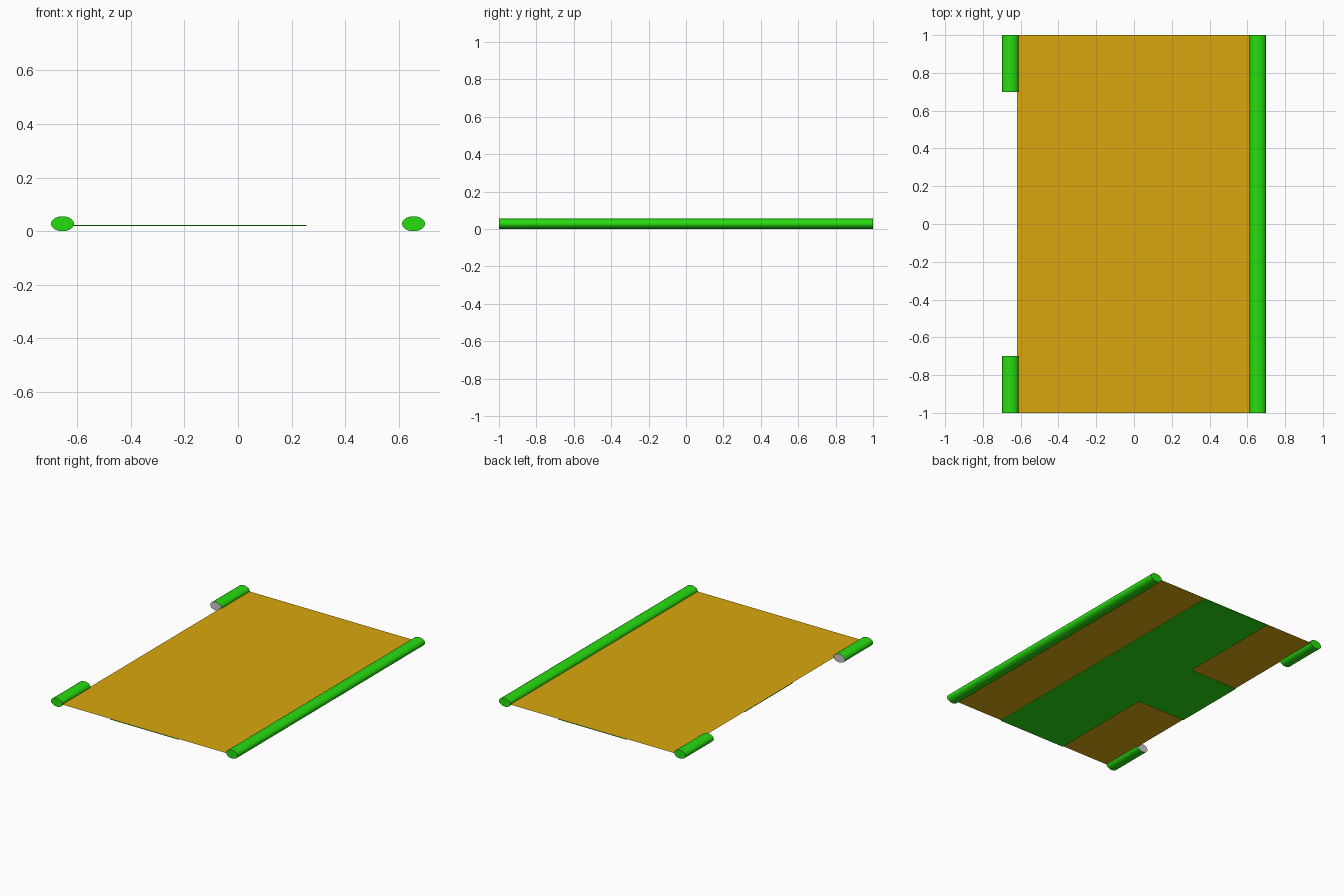
import bpy, bmesh, math

if "Cube" in bpy.data.objects:
    bpy.data.objects.remove(bpy.data.objects["Cube"])


def material(name, color):
    m = bpy.data.materials.new(name)
    m.diffuse_color = color
    m.use_nodes = True
    m.node_tree.nodes["Principled BSDF"].inputs["Base Color"].default_value = m.diffuse_color
    return m


GREEN = material("bright_green", (0.02, 0.72, 0.005, 1))
YELLOW = material("amber", (0.70, 0.39, 0.004, 1))
CURB_X, RX, RZ, SIDES = 0.655, 0.043, 0.028, 20


def finish(name, bm, mats):
    bmesh.ops.recalc_face_normals(bm, faces=bm.faces)
    mesh = bpy.data.meshes.new(name)
    bm.to_mesh(mesh)
    bm.free()
    for m in mats:
        mesh.materials.append(m)
    ob = bpy.data.objects.new(name, mesh)
    bpy.context.collection.objects.link(ob)
    return ob


def curb(name, x, y0, y1):
    """Oval rail along y; ends facing the side-road gap stay grey."""
    bm = bmesh.new()
    rings = []
    for y in (y0, y1):
        rings.append([bm.verts.new((x + RX * math.cos(a), y, RZ + RZ * math.sin(a)))
                      for a in (2 * math.pi * i / SIDES for i in range(SIDES))])
    for i in range(SIDES):
        j = (i + 1) % SIDES
        bm.faces.new((rings[0][i], rings[0][j], rings[1][j], rings[1][i])).smooth = True
    for ring, y in zip(rings, (y0, y1)):
        bm.faces.new(ring).material_index = 0 if abs(y) > 0.99 else 1
    ob = finish(name, bm, [GREEN, None])
    bpy.ops.object.select_all(action='DESELECT')
    ob.select_set(True)
    bpy.context.view_layer.objects.active = ob
    bpy.ops.object.shade_smooth_by_angle(angle=math.radians(40))


# Rails: one full length, two short ones leaving the side opening
curb("long_curb", CURB_X, -1, 1)
curb("front_short_curb", -CURB_X, -1, -0.7)
curb("back_short_curb", -CURB_X, 0.7, 1)

# Flat deck between the rails
bm = bmesh.new()
bm.faces.new([bm.verts.new((x, y, 0.025)) for x, y in
              ((-0.62, -1), (0.62, -1), (0.62, 1), (-0.62, 1))])
deck = finish("deck", bm, [YELLOW])
if deck.data.polygons[0].normal.z < 0:
    deck.data.flip_normals()

# Thin T-shaped layer under the deck
W, Z0, Z1 = 0.255, 0.020, 0.024
outline = [(-W, -1), (W, -1), (W, 1), (-W, 1),
           (-W, W), (-0.62, W), (-0.62, -W), (-W, -W)]
bm = bmesh.new()
base = bm.faces.new([bm.verts.new((x, y, Z0)) for x, y in outline])
top = bmesh.ops.extrude_face_region(bm, geom=[base], use_keep_orig=True)
bmesh.ops.translate(bm, vec=(0, 0, Z1 - Z0),
                    verts=[v for v in top["geom"] if isinstance(v, bmesh.types.BMVert)])
finish("under_layer", bm, [GREEN])
